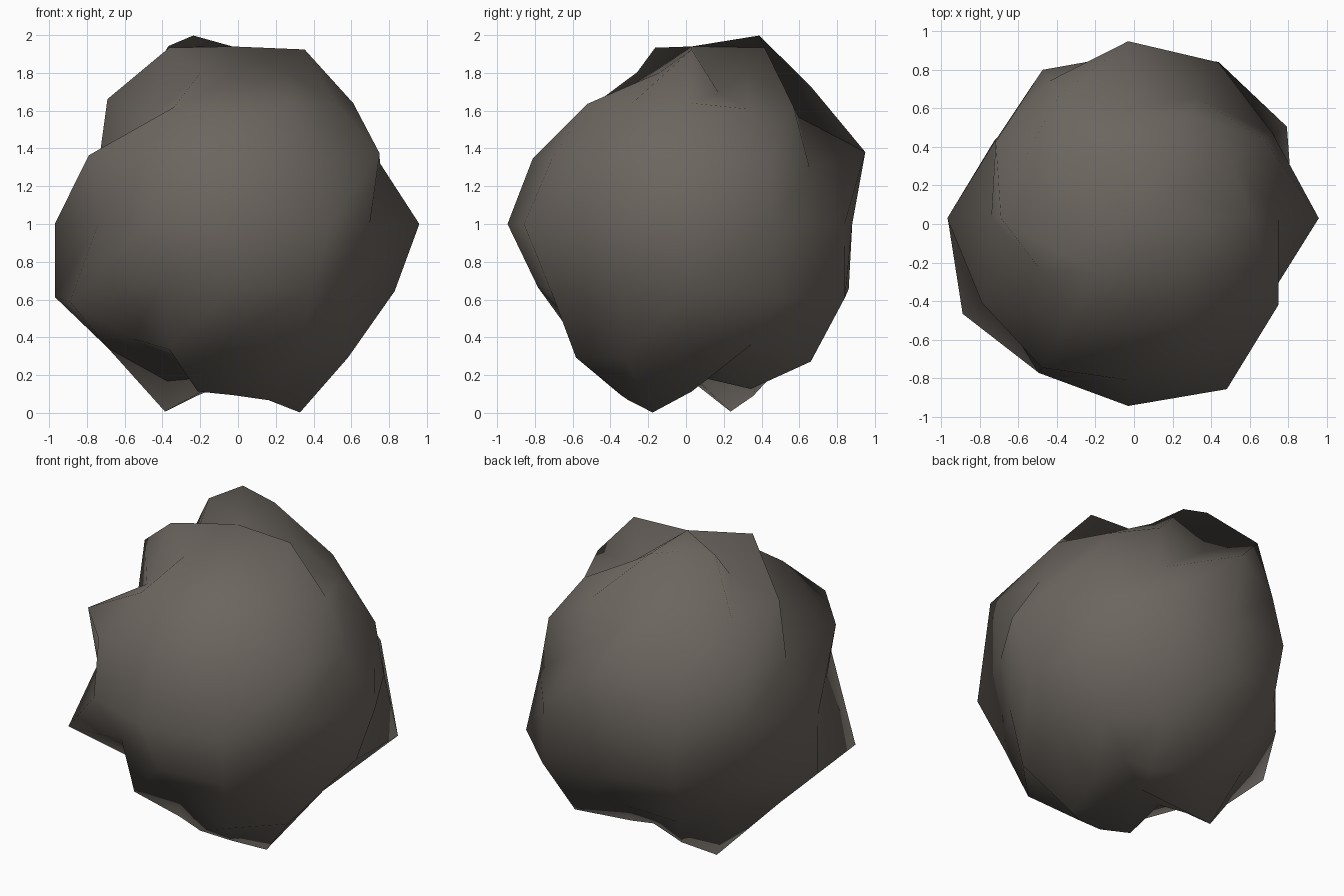
import bpy, bmesh, math
from mathutils import Vector

if "Cube" in bpy.data.objects:
    bpy.data.objects.remove(bpy.data.objects["Cube"])

# Boulder: a 12 x 8 globe whose points are pushed in or out along their rays
SEGMENTS = 12
CENTRE = Vector((-0.03, 0.03, 1.0))
TOP, BOTTOM = 0.94, 0.80
# Radii per ring from high to low; columns run every 30 degrees from +x
RINGS = [
    (1.00, .75, .88, 1.01, 1.08, 1.02, .80, 1.01, .87, .80, .82, .87),
    (.905, .86, .88, .80, 1.03, .88, .935, .75, .875, .83, .90, .90),
    (.845, .885, .78, .995, .89, .86, .77, .95, .97, .91, .92, .975),
    (.99, .87, .935, .85, .89, .80, .94, .82, .928, .975, 1.025, .84),
    (.93, 1.03, 1.015, .90, .90, .87, 1.015, 1.075, .81, .88, .93, .85),
    (.88, .90, 1.03, .87, .92, .86, .93, .86, .94, .82, 1.00, 1.00),
    (.96, .81, .945, .90, .985, 1.075, .90, .80, .96, .98, 1.01, 1.08),
]


def ray(elevation, azimuth):
    e, a = math.radians(elevation), math.radians(azimuth)
    return Vector((math.cos(e) * math.cos(a), math.cos(e) * math.sin(a), math.sin(e)))


bm = bmesh.new()
top = bm.verts.new(CENTRE + Vector((0, 0, TOP)))
rows = [[bm.verts.new(CENTRE + r * ray(67.5 - 22.5 * i, 30 * j)) for j, r in enumerate(ring)]
        for i, ring in enumerate(RINGS)]
bottom = bm.verts.new(CENTRE - Vector((0, 0, BOTTOM)))

# Skin: fans at the poles and pairs of triangles, all split the same way, between rings
for j in range(SEGMENTS):
    k = (j + 1) % SEGMENTS
    bm.faces.new((top, rows[0][j], rows[0][k]))
    bm.faces.new((bottom, rows[-1][k], rows[-1][j]))
    for upper, lower in zip(rows, rows[1:]):
        bm.faces.new((upper[j], lower[j], upper[k]))
        bm.faces.new((lower[j], lower[k], upper[k]))

mesh = bpy.data.meshes.new("boulder")
bm.to_mesh(mesh)
bm.free()

# Soft round shading, as on the undistorted globe
for p in mesh.polygons:
    p.use_smooth = True
mesh.normals_split_custom_set_from_vertices(
    [tuple((v.co - CENTRE).normalized()) for v in mesh.vertices])

stone = bpy.data.materials.new("grey_brown_stone")
stone.diffuse_color = (0.15, 0.132, 0.115, 1)
stone.use_nodes = True
stone.node_tree.nodes["Principled BSDF"].inputs["Base Color"].default_value = stone.diffuse_color
mesh.materials.append(stone)
boulder = bpy.data.objects.new("boulder", mesh)
bpy.context.collection.objects.link(boulder)
